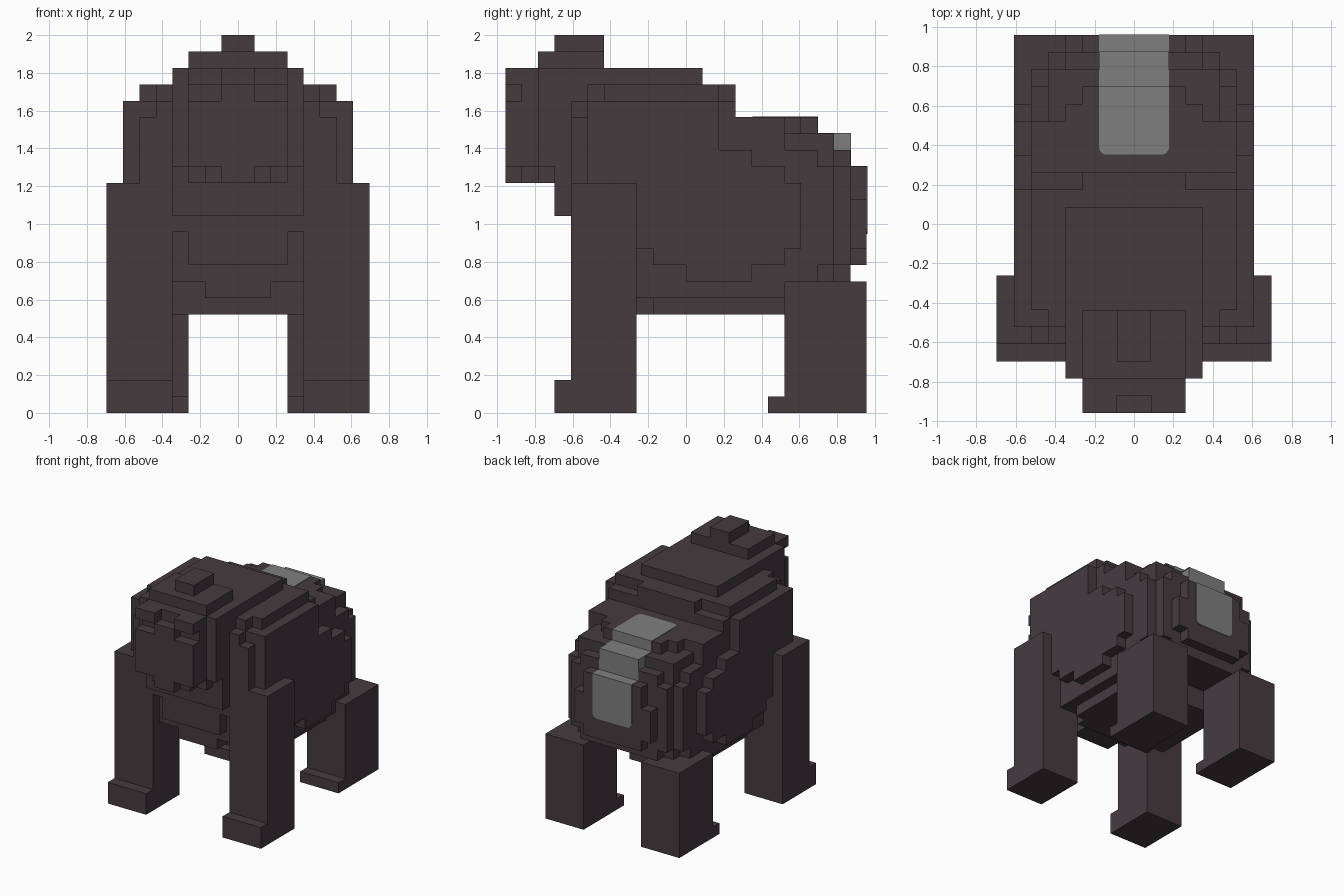
import bpy
import bmesh
from mathutils import Vector

U = 2 / 23  # size of one block

cube = bpy.data.objects.get("Cube")
if cube:
    bpy.data.objects.remove(cube)


def make_material(name, rgb):
    mat = bpy.data.materials.new(name)
    mat.use_nodes = True
    mat.diffuse_color = (*rgb, 1)
    mat.node_tree.nodes["Principled BSDF"].inputs["Base Color"].default_value = (*rgb, 1)
    return mat


dark_fur = make_material("dark fur", (0.061, 0.044, 0.051))
grey_fur = make_material("grey fur", (0.212, 0.212, 0.212))


def add_object(name, bm, mat):
    mesh = bpy.data.meshes.new(name)
    bm.to_mesh(mesh)
    bm.free()
    mesh.materials.append(mat)
    obj = bpy.data.objects.new(name, mesh)
    bpy.context.collection.objects.link(obj)
    return obj


def cells(box):
    x0, x1, y0, y1, z0, z1 = box
    return {(x, y, z) for x in range(x0, x1) for y in range(y0, y1) for z in range(z0, z1)}


def block_part(name, boxes, cuts=(), mat=dark_fur):
    """Join block boxes, remove cuts, and keep only the outer skin."""
    solid = set().union(*map(cells, boxes))
    for cut in cuts:
        solid -= cells(cut)
    bm = bmesh.new()
    for cell in solid:
        for axis in range(3):
            for side in (0, 1):
                near = list(cell)
                near[axis] += 2 * side - 1
                if tuple(near) in solid:
                    continue
                a, b = (axis + 1) % 3, (axis + 2) % 3
                ring = []
                for da, db in ((0, 0), (1, 0), (1, 1), (0, 1)):
                    p = Vector(cell)
                    p[axis] += side
                    p[a] += da
                    p[b] += db
                    ring.append(bm.verts.new(p * U))
                bm.faces.new(ring if side else ring[::-1])
    bmesh.ops.remove_doubles(bm, verts=bm.verts[:], dist=U / 100)
    bmesh.ops.dissolve_limit(bm, angle_limit=0.01, verts=bm.verts[:], edges=bm.edges[:])
    return add_object(name, bm, mat)


def wide(w, *rest):
    return (-w, w, *rest)


def both(x0, x1, *rest):
    return [(x0, x1, *rest), (-x1, -x0, *rest)]


# Torso: nested layers, from the widest inwards
torso = [
    wide(7, -6, 2, 10, 19), wide(7, -2, 0, 9, 12), wide(7, 0, 4, 8, 16),
    wide(7, 4, 6, 9, 15), wide(7, 6, 7, 10, 14),
    wide(6, -7, -6, 14, 18), wide(6, -6, 3, 8, 19), wide(6, -5, 2, 8, 20),
    wide(6, -3, 6, 7, 18), wide(6, 6, 8, 8, 16), wide(6, 8, 9, 9, 15),
    wide(5, -7, -6, 14, 19), wide(5, -6, 2, 8, 20), wide(5, -2, 6, 6, 18),
    wide(5, 6, 9, 8, 17), wide(5, 9, 10, 9, 15),
    wide(4, -3, 7, 6, 18), wide(4, 7, 9, 8, 17), wide(4, 9, 10, 8, 16),
    wide(3, 2, 3, 8, 20), wide(3, 7, 8, 8, 18),
]
# The wide layers end where the back slopes down
slope = both(6, 7, 2, 4, 16, 20) + both(6, 7, -6, -2, 8, 10) + [wide(6, 6, 11, 6, 8)]
# Chest and rump
torso += [wide(4, -7, -6, 11, 14), wide(3, -7, -6, 9, 14), wide(2, -6, -3, 7, 8),
          wide(4, 10, 11, 10, 13), wide(3, 10, 11, 9, 15)]
block_part("torso", torso, slope)

# Head, neck and crest, with eye sockets, split brow and rounded jaw
head = [wide(4, -9, 1, 14, 21), wide(4, -8, -5, 12, 21), wide(3, -11, -9, 14, 21),
        wide(3, -9, -5, 21, 22), wide(1, -8, -5, 22, 23)]
carve = [wide(1, -11, -10, 20, 21)]
carve += both(1, 3, -11, -10, 19, 20) + both(1, 3, -11, -10, 14, 15)
carve += both(2, 3, -10, -9, 14, 15) + both(3, 4, -9, -8, 14, 15)
block_part("head", head, carve)

# Limbs with feet
for side, x0, x1, h0, h1 in (("left", 4, 8, 3, 7), ("right", -8, -4, -7, -3)):
    block_part(side + "_arm", [(x0, x1, -7, -3, 0, 14), (x0, x1, -8, -7, 0, 2)])
    block_part(side + "_hind_leg", [(h0, h1, 6, 11, 0, 8), (h0, h1, 5, 6, 0, 1)])

# Grey patch running down the back
block_part("patch_step", [wide(2, 9, 10, 16, 17)], mat=grey_fur)


def patch_plate(name, y0, y1, z0, z1, rounded=None):
    """Thin plate; rounded(v) picks the corners to round."""
    t = 0.004
    half = 2 * U + t
    bm = bmesh.new()
    bmesh.ops.create_cube(bm, size=1)
    for v in bm.verts:
        v.co.x *= 2 * half
        v.co.y = y0 - t if v.co.y < 0 else y1 + t
        v.co.z = z0 - t if v.co.z < 0 else z1 + t
    if rounded:
        edges = [e for e in bm.edges if all(rounded(v.co) for v in e.verts)
                 and abs(e.verts[0].co.x - e.verts[1].co.x) < t]
        bmesh.ops.bevel(bm, geom=edges, offset=0.04, segments=4, profile=0.5, affect='EDGES')
    add_object(name, bm, grey_fur)


patch_start, patch_end = 0.355, 0.95
patch_plate("patch_top", patch_start, 8 * U, 18 * U, 18 * U, lambda c: c.y < 0.4)
patch_plate("patch_upper_riser", 8 * U, 8 * U, 17 * U, 18 * U)
patch_plate("patch_middle", 8 * U, 10 * U, 17 * U, 17 * U)
patch_plate("patch_lower_riser", 10 * U, 10 * U, 15 * U, 17 * U)
patch_plate("patch_ledge", 10 * U, 11 * U, 15 * U, 15 * U)
patch_plate("patch_rump", 11 * U, 11 * U, patch_end, 15 * U, lambda c: c.z < 1)
